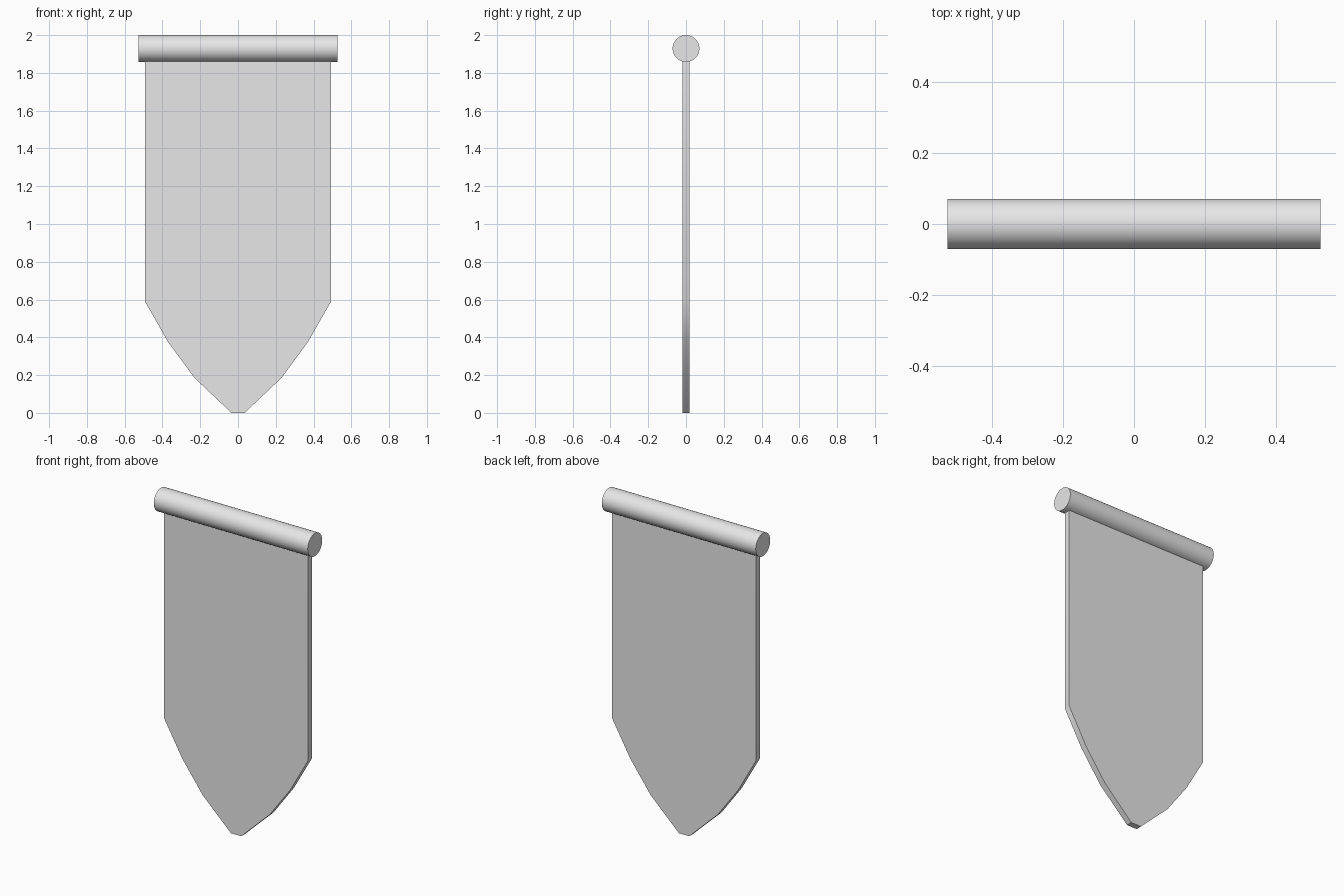
import bpy
import bmesh
import math

cube = bpy.data.objects.get("Cube")
if cube:
    bpy.data.objects.remove(cube, do_unlink=True)

# One plain grey for the whole model
grey = bpy.data.materials.new("light grey")
grey.use_nodes = True
colour = (0.8, 0.8, 0.8, 1)
grey.diffuse_color = colour
grey.node_tree.nodes["Principled BSDF"].inputs["Base Color"].default_value = colour

ROD_RADIUS = 0.071
ROD_HEIGHT = 2 - ROD_RADIUS
ROD_LENGTH = 1.054
CLOTH_THICKNESS = 0.038


def finish(obj):
    """Give the part its colour and smooth its shallow edges."""
    obj.data.materials.append(grey)
    bpy.ops.object.select_all(action="DESELECT")
    obj.select_set(True)
    bpy.context.view_layer.objects.active = obj
    bpy.ops.object.shade_smooth_by_angle(angle=math.radians(30))


# Hanging rod
bpy.ops.mesh.primitive_cylinder_add(
    vertices=48, radius=ROD_RADIUS, depth=ROD_LENGTH,
    location=(0, 0, ROD_HEIGHT), rotation=(0, math.pi / 2, 0))
rod = bpy.context.object
rod.name = "hanging_rod"
finish(rod)

# Banner cloth: half outline from tip to rod, mirrored and extruded
half = [(0.035, 0), (0.23, 0.185), (0.37, 0.375), (0.493, 0.59), (0.493, ROD_HEIGHT)]
outline = half + [(-x, z) for x, z in reversed(half)]

bm = bmesh.new()
face = bm.faces.new([bm.verts.new((x, -CLOTH_THICKNESS / 2, z)) for x, z in outline])
extruded = bmesh.ops.extrude_face_region(bm, geom=[face])["geom"]
back = [v for v in extruded if isinstance(v, bmesh.types.BMVert)]
bmesh.ops.translate(bm, vec=(0, CLOTH_THICKNESS, 0), verts=back)
# Keep the front closed whichever way the extrusion treats the source face
open_edges = [e for e in bm.edges if e.is_boundary]
if open_edges:
    bmesh.ops.holes_fill(bm, edges=open_edges, sides=0)
bmesh.ops.recalc_face_normals(bm, faces=bm.faces)
mesh = bpy.data.meshes.new("banner_cloth")
bm.to_mesh(mesh)
bm.free()
cloth = bpy.data.objects.new("banner_cloth", mesh)
bpy.context.collection.objects.link(cloth)
finish(cloth)
